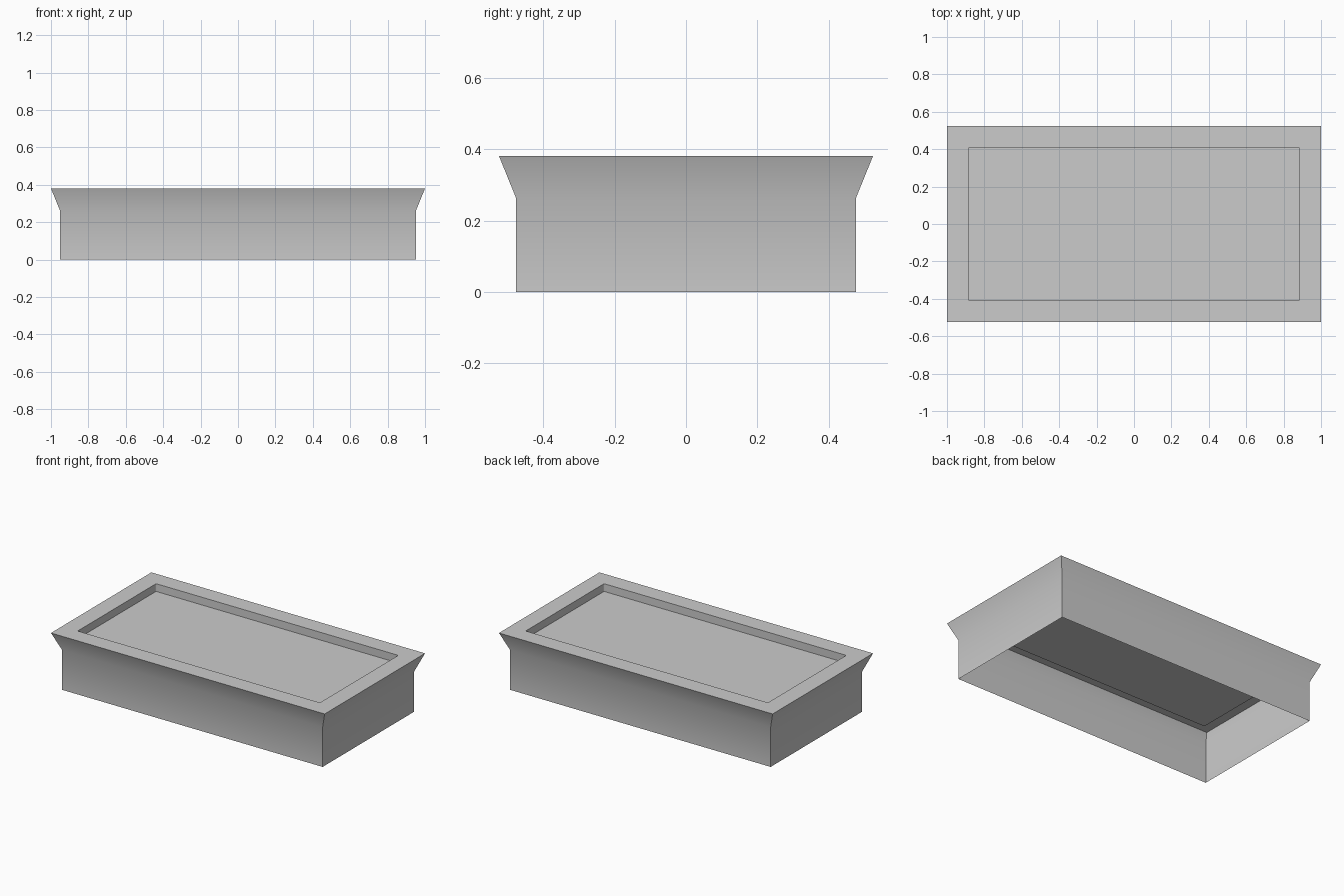
import bpy
import bmesh

if "Cube" in bpy.data.objects:
    bpy.data.objects.remove(bpy.data.objects["Cube"], do_unlink=True)

# Plain grey for the whole tray
grey = bpy.data.materials.new("plain grey")
grey.use_nodes = True
colour = (0.6, 0.6, 0.6, 1)
grey.diffuse_color = colour
grey.node_tree.nodes["Principled BSDF"].inputs["Base Color"].default_value = colour

bm = bmesh.new()


def ring(half_x, half_y, z):
    corners = ((-1, -1), (1, -1), (1, 1), (-1, 1))
    return [bm.verts.new((sx * half_x, sy * half_y, z)) for sx, sy in corners]


# Rings from the open bottom, up the flared wall, over the rim, into the recess
profile = [(0.952, 0.476, 0), (0.952, 0.476, 0.263), (1, 0.524, 0.381),
           (0.885, 0.409, 0.381), (0.885, 0.409, 0.33)]
rings = [ring(*p) for p in profile]
for low, high in zip(rings, rings[1:]):
    for i in range(4):
        j = (i + 1) % 4
        bm.faces.new((low[i], low[j], high[j], high[i]))

# Recess floor
bm.faces.new(rings[-1])

# Slightly rounded recess corners
corner_edges = [bm.edges.get(pair) for pair in zip(rings[-2], rings[-1])]
bmesh.ops.bevel(bm, geom=corner_edges, offset=0.007, segments=3,
                profile=0.5, affect='EDGES')

mesh = bpy.data.meshes.new("flared_tray")
bm.to_mesh(mesh)
bm.free()
mesh.materials.append(grey)
tray = bpy.data.objects.new("flared_tray", mesh)
bpy.context.collection.objects.link(tray)

# Soft blend between wall and flare, crisp corners
bpy.context.view_layer.objects.active = tray
tray.select_set(True)
bpy.ops.object.shade_smooth_by_angle(angle=0.56)
